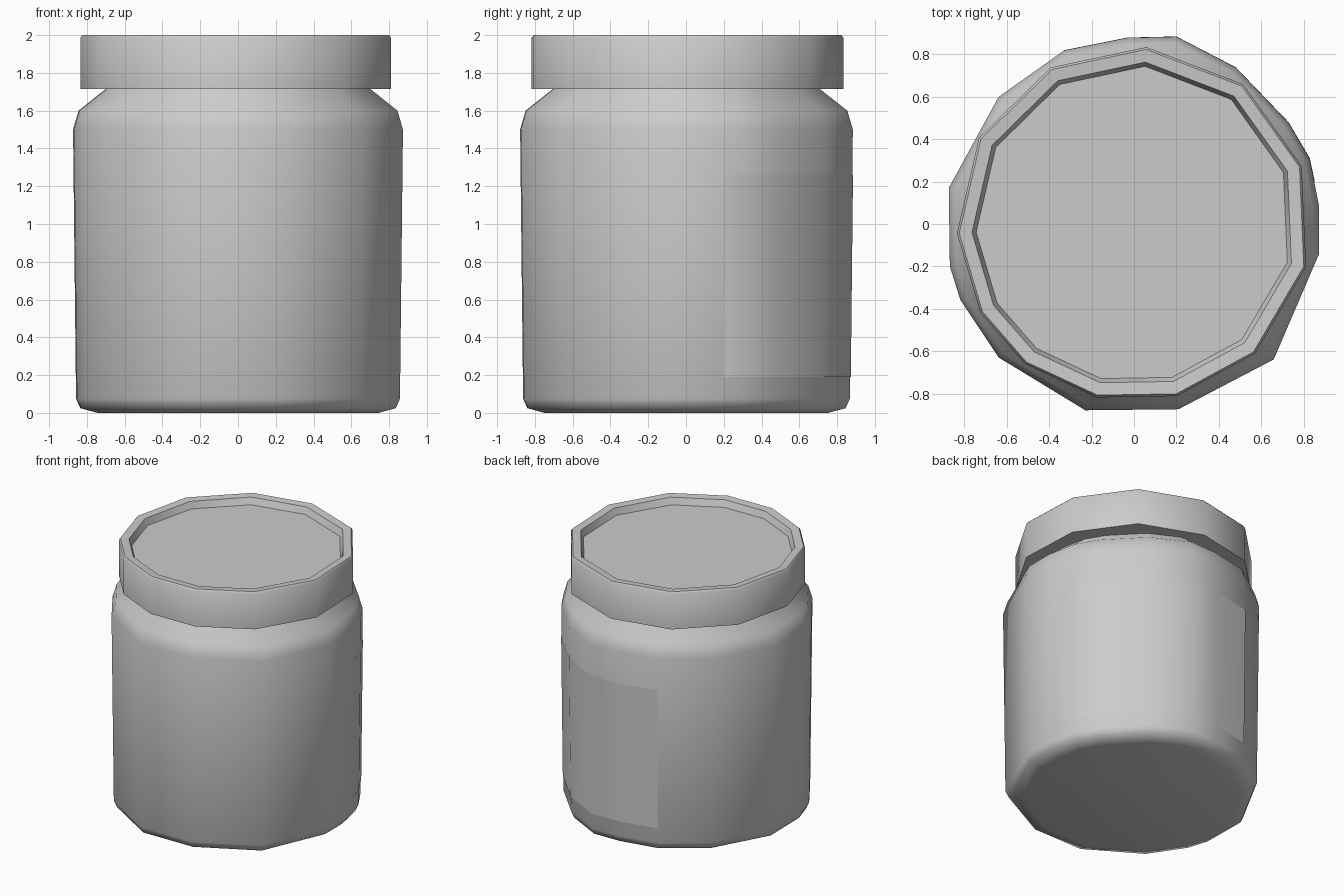
import bpy, bmesh, math

if "Cube" in bpy.data.objects:
    bpy.data.objects.remove(bpy.data.objects["Cube"])


def make_object(name, bm, angle):
    bmesh.ops.recalc_face_normals(bm, faces=bm.faces)
    mesh = bpy.data.meshes.new(name)
    bm.to_mesh(mesh)
    bm.free()
    obj = bpy.data.objects.new(name, mesh)
    bpy.context.collection.objects.link(obj)
    bpy.ops.object.select_all(action='DESELECT')
    obj.select_set(True)
    bpy.context.view_layer.objects.active = obj
    bpy.ops.object.shade_smooth_by_angle(angle=math.radians(angle))
    return obj


def stack(name, outline, profile, angle, closed=True):
    """Skin scaled copies of an outline; profile holds (scale, z)."""
    bm = bmesh.new()
    rings = [[bm.verts.new((x * s, y * s, z)) for x, y in outline] for s, z in profile]
    n = len(outline)
    for a, b in zip(rings, rings[1:]):
        for i in range(n if closed else n - 1):
            j = (i + 1) % n
            bm.faces.new((a[i], a[j], b[j], b[i]))
    if closed:
        bm.faces.new(rings[0][::-1])
        bm.faces.new(rings[-1])
    return make_object(name, bm, angle)


# Jar body: irregular low-poly round outline, counter-clockwise
body_outline = [(0.875, -0.14), (0.875, 0.08), (0.83, 0.31), (0.73, 0.48), (0.48, 0.74),
                (0.2, 0.885), (-0.03, 0.88), (-0.33, 0.82), (-0.64, 0.6), (-0.875, 0.17),
                (-0.87, -0.2), (-0.82, -0.36), (-0.64, -0.63), (-0.23, -0.88),
                (0.21, -0.875), (0.66, -0.64)]
body_profile = [(0.85, 0.0), (0.955, 0.025), (0.98, 0.075), (0.998, 1.5),
                (0.965, 1.6), (0.80, 1.715), (0.79, 1.78)]
stack("jar_body", body_outline, body_profile, 60)

# Label wrapped around the back right of the jar
label_outline = [(0.853, 0.2)] + body_outline[2:7] + [(-0.33, 0.82)]
stack("label", label_outline, [(0.986, 0.19), (0.999, 1.26)], 60, closed=False)

# Lid: twelve sides, raised rim around a sunken top
lid_angles = [-14, 19, 52, 86, 118, 151, 183, 210, 232, 258, 284, 313]
lid_outline = [(math.cos(math.radians(a)), math.sin(math.radians(a))) for a in lid_angles]
lid_profile = [(0.69, 1.715), (0.836, 1.715), (0.836, 1.985), (0.825, 2.0),
               (0.765, 1.995), (0.745, 1.945)]
stack("lid", lid_outline, lid_profile, 40)
